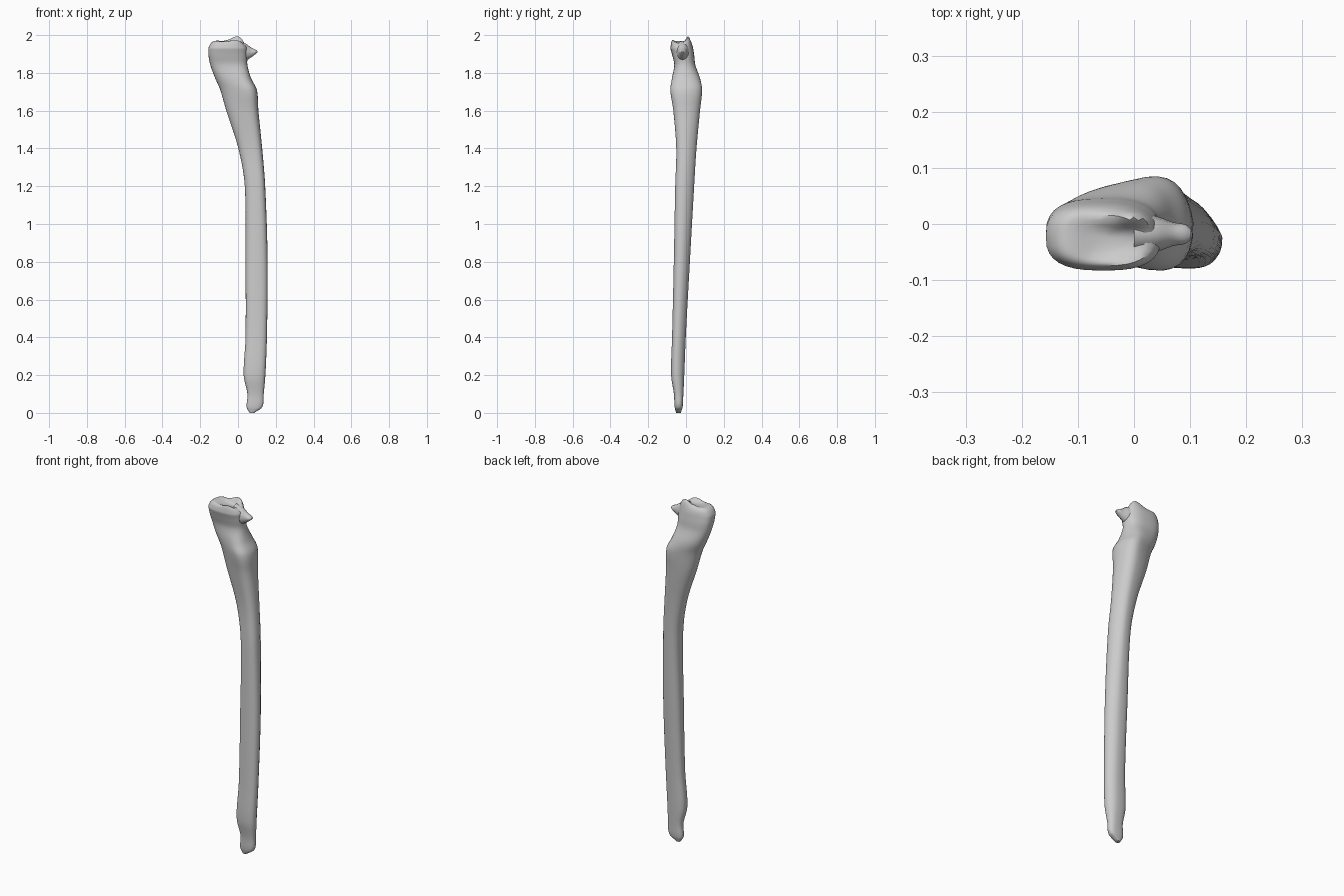
import bpy, bmesh
from math import cos, sin, pi, exp, radians

cube = bpy.data.objects.get("Cube")
if cube:
    bpy.data.objects.remove(cube, do_unlink=True)

bone = bpy.data.materials.new("bone_grey")
bone.use_nodes = True
bone.diffuse_color = (0.6, 0.6, 0.6, 1)
bone.node_tree.nodes["Principled BSDF"].inputs["Base Color"].default_value = (0.6, 0.6, 0.6, 1)

SIDES = 32


def power(c, n):
    return (1 if c >= 0 else -1) * abs(c) ** (2 / n)


def section(x0, x1, y0, y1, wedge, skew):
    """Rounded section, narrower toward -x, its rear +x corner cut back."""
    pts = []
    for i in range(SIDES):
        a = 2 * pi * i / SIDES
        u, v = power(cos(a), 2.7), power(sin(a), 2.7)
        v *= (1 - wedge * (1 - u) / 2) * (1 + wedge * 0.15)
        u -= skew * max(v, 0) * (u + 1) / 2
        pts.append(((x0 + x1) / 2 + u * (x1 - x0) / 2, (y0 + y1) / 2 + v * (y1 - y0) / 2))
    return pts


def refine(rows, steps):
    """Smooth curve through the rows, using their first value as parameter."""
    def slope(i, k):
        a, b = rows[max(i - 1, 0)], rows[min(i + 1, len(rows) - 1)]
        return (b[k] - a[k]) / (b[0] - a[0])
    out = []
    for i in range(len(rows) - 1):
        p, q = rows[i], rows[i + 1]
        h = q[0] - p[0]
        for s in range(steps):
            t = s / steps
            g = t * t * (3 - 2 * t)
            out.append([p[k] * (1 - g) + q[k] * g
                        + h * (t * (1 - t) ** 2 * slope(i, k) - t * t * (1 - t) * slope(i + 1, k))
                        for k in range(len(p))])
    return out + [list(rows[-1])]


def loft(name, rings):
    bm = bmesh.new()
    vs = [[bm.verts.new(p) for p in ring] for ring in rings]
    for a, b in zip(vs, vs[1:]):
        for i in range(len(a)):
            j = (i + 1) % len(a)
            bm.faces.new((a[i], a[j], b[j], b[i]))
    bm.faces.new(vs[0][::-1])
    bm.faces.new(vs[-1])
    bmesh.ops.recalc_face_normals(bm, faces=bm.faces)
    mesh = bpy.data.meshes.new(name)
    bm.to_mesh(mesh)
    bm.free()
    mesh.materials.append(bone)
    obj = bpy.data.objects.new(name, mesh)
    bpy.context.collection.objects.link(obj)
    bpy.ops.object.select_all(action='DESELECT')
    obj.select_set(True)
    bpy.context.view_layer.objects.active = obj
    bpy.ops.object.shade_smooth_by_angle(angle=radians(40))
    return obj


# Shaft and head: height, x range, y range, wedge, skew
rows = [
    (0.00, .062, .085, -.052, -.028, 0, 0),
    (0.03, .046, .128, -.060, -.018, 0, 0),
    (0.10, .050, .136, -.064, -.014, 0, .1),
    (0.20, .030, .145, -.080, -.008, .1, .2),
    (0.40, .040, .153, -.075, .000, .1, .3),
    (0.80, .040, .157, -.066, .022, .1, .35),
    (1.20, .036, .144, -.060, .046, .2, .4),
    (1.40, .002, .128, -.056, .060, .3, .35),
    (1.60, -.062, .108, -.075, .082, .4, .2),
    (1.71, -.094, .100, -.094, .096, .5, .15),
    (1.77, -.120, .070, -.082, .082, .35, .1),
    (1.84, -.146, .050, -.064, .052, .1, .1),
    (1.89, -.156, .050, -.072, .044, 0, .1),
    (1.93, -.157, .048, -.083, .038, 0, .1),
]
rings = [[(x, y, r[0]) for x, y in section(*r[1:])] for r in refine(rows, 5)]


# Saddle-shaped top with two ridges and a rounded hump
def crown(x, y):
    near = exp(-((x - .01) / .07) ** 2)
    ridges = exp(-((y + .085) / .022) ** 2) + .9 * exp(-((y - .012) / .018) ** 2)
    return 1.958 + .044 * near * ridges + .012 * exp(-((x + .12) / .04) ** 2)


rim = section(*rows[-1][1:])
cx, cy = -.055, -.025
for f in (.99, .965, .92, .85, .75, .65, .5, .35, .2, .08):
    ring = []
    for x, y in rim:
        x, y = cx + (x - cx) * f, cy + (y - cy) * f
        ring.append((x, y, 1.93 + (crown(x, y) - 1.93) * (1 - f ** 10)))
    rings.append(ring)
loft("bone_shaft_and_head", rings)

# Beak over the joint notch: x, centre height, half width, half height
beak = [(0, 1.915, .040, .055), (.04, 1.91, .032, .045), (.07, 1.908, .021, .026),
        (.092, 1.911, .017, .012), (.102, 1.912, .008, .004)]
loft("joint_beak", [[(x, -.018 + w * cos(2 * pi * i / 12), z + h * sin(2 * pi * i / 12))
                     for i in range(12)] for x, z, w, h in refine(beak, 3)])
